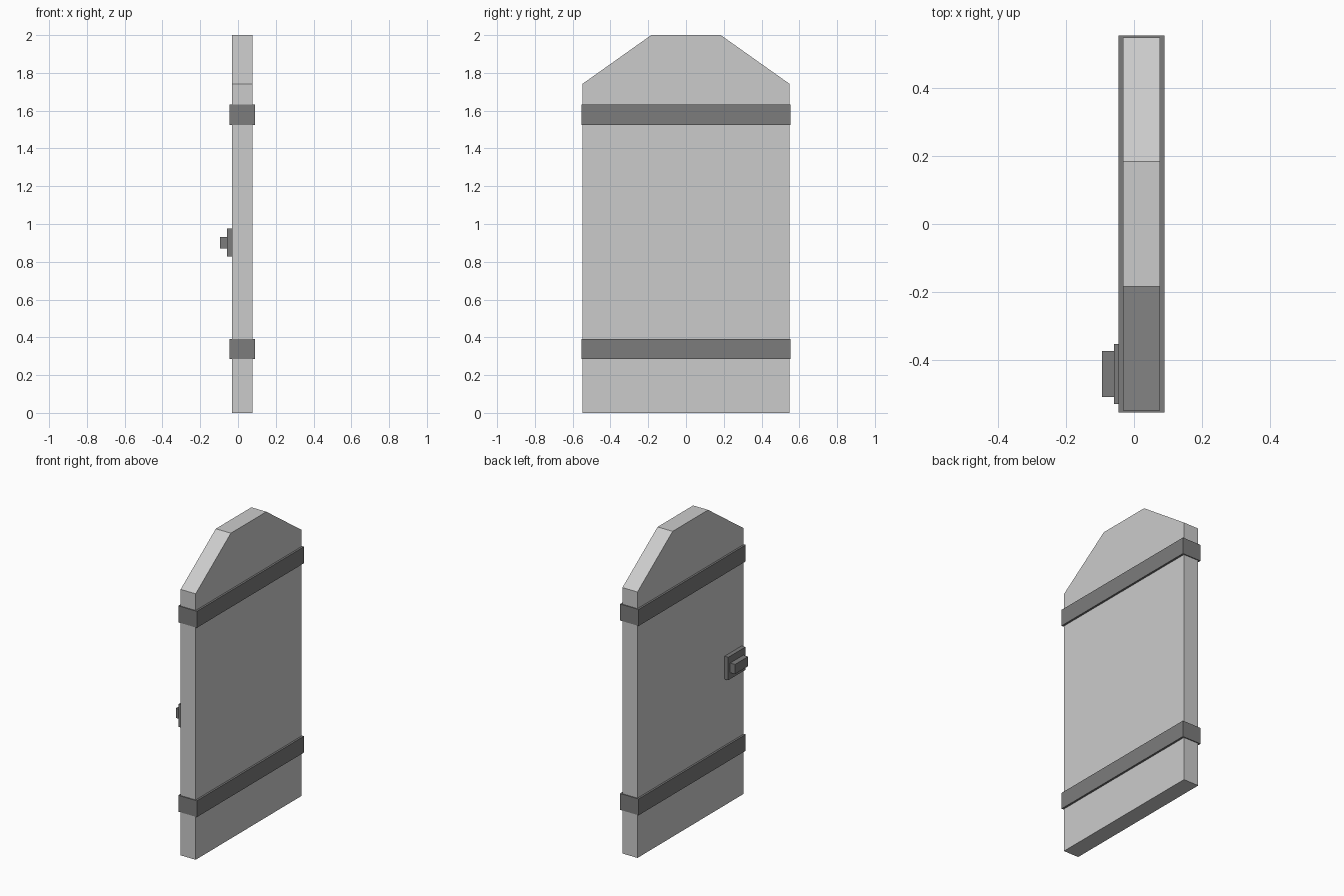
import bpy, bmesh

if "Cube" in bpy.data.objects:
    bpy.data.objects.remove(bpy.data.objects["Cube"])

dark = bpy.data.materials.new("dark_iron")
dark.diffuse_color = (0.2, 0.2, 0.2, 1)
dark.use_nodes = True
dark.node_tree.nodes["Principled BSDF"].inputs["Base Color"].default_value = dark.diffuse_color


def prism(name, profile, x0, x1, mat=None):
    """Extrude a (y, z) profile along x."""
    bm = bmesh.new()
    face = bm.faces.new([bm.verts.new((x0, y, z)) for y, z in profile])
    ext = bmesh.ops.extrude_face_region(bm, geom=[face])
    moved = [g for g in ext["geom"] if isinstance(g, bmesh.types.BMVert)]
    bmesh.ops.translate(bm, verts=moved, vec=(x1 - x0, 0, 0))
    bmesh.ops.recalc_face_normals(bm, faces=bm.faces)
    mesh = bpy.data.meshes.new(name)
    bm.to_mesh(mesh)
    bm.free()
    if mat:
        mesh.materials.append(mat)
    obj = bpy.data.objects.new(name, mesh)
    bpy.context.collection.objects.link(obj)
    return obj


def box(name, x, y, z, mat):
    return prism(name, [(y[0], z[0]), (y[1], z[0]), (y[1], z[1]), (y[0], z[1])], *x, mat)


# Door slab with clipped top corners
half = [(0.548, 0), (0.548, 1.742), (0.184, 2.0)]
prism("door_panel", half + [(-y, z) for y, z in reversed(half)], -0.032, 0.077)

# Iron bands wrapping the slab
for name, z in (("lower_band", (0.285, 0.392)), ("upper_band", (1.525, 1.633))):
    box(name, (-0.045, 0.09), (-0.554, 0.554), z, dark)

# Handle on the back side: plate and grip
box("handle_plate", (-0.059, -0.032), (-0.53, -0.353), (0.827, 0.977), dark)
box("handle_grip", (-0.094, -0.059), (-0.509, -0.373), (0.869, 0.932), dark)
